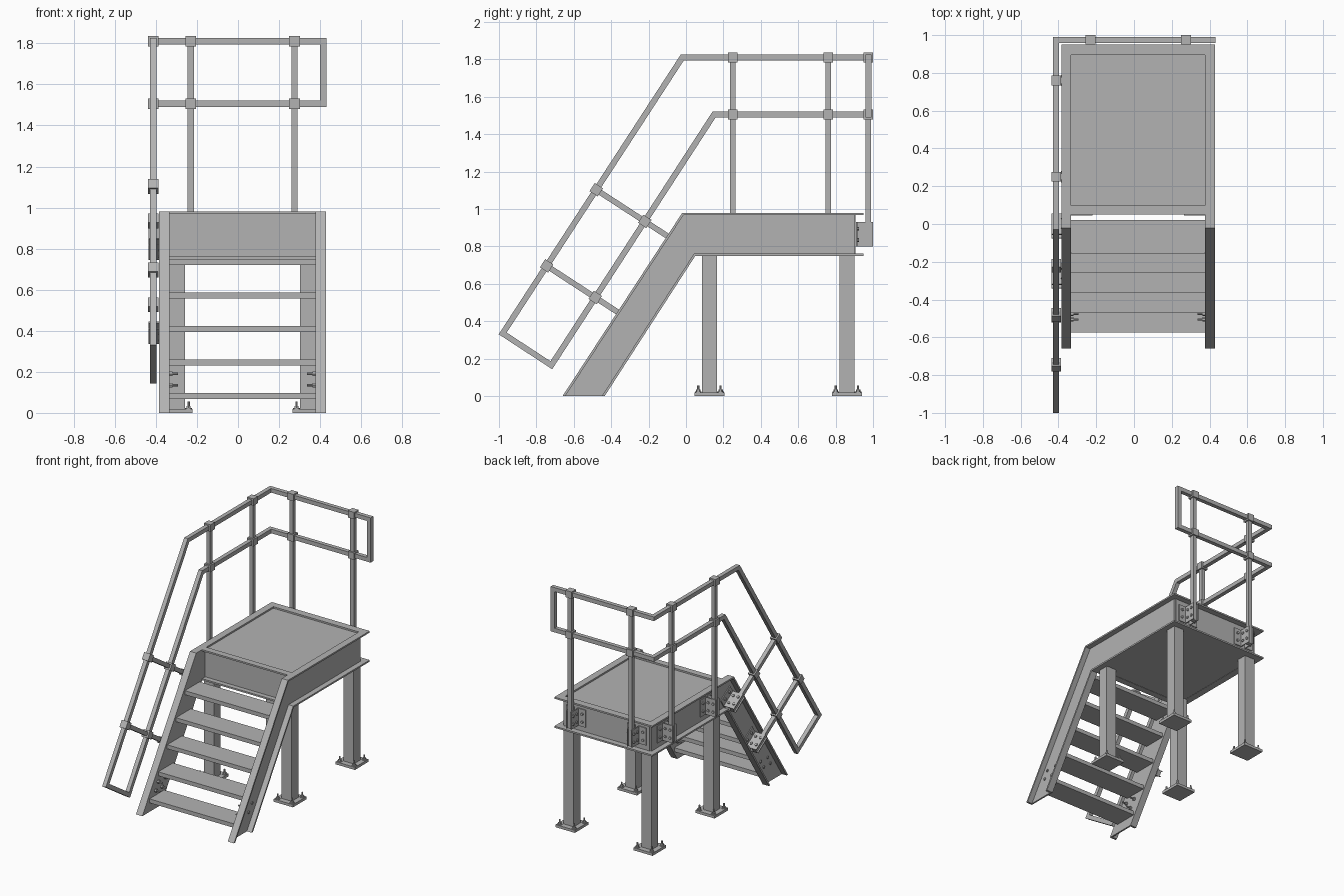
import bpy, bmesh
from mathutils import Matrix, Vector

if "Cube" in bpy.data.objects:
    bpy.data.objects.remove(bpy.data.objects["Cube"], do_unlink=True)

# Single steel colour
steel = bpy.data.materials.new("grey_steel")
GREY = (0.45, 0.45, 0.45, 1)
steel.use_nodes = True
steel.diffuse_color = GREY
steel.node_tree.nodes["Principled BSDF"].inputs["Base Color"].default_value = GREY

CX = 0.022            # centre line of the stair and platform
WEB, LIP, T = 0.367, 0.407, 0.012   # channel web, flange tip, thickness
TOP, BOTTOM = 0.98, 0.75
RAIL_X, RAIL_Y = -0.412, 0.975
HIGH, MID = 1.81, 1.505
X, Y, Z = Vector((1, 0, 0)), Vector((0, 1, 0)), Vector((0, 0, 1))


def finish(name, bm):
    bmesh.ops.recalc_face_normals(bm, faces=bm.faces)
    mesh = bpy.data.meshes.new(name)
    bm.to_mesh(mesh)
    bm.free()
    mesh.materials.append(steel)
    obj = bpy.data.objects.new(name, mesh)
    bpy.context.collection.objects.link(obj)
    return obj


def box(bm, xs, ys, zs, frame=Matrix()):
    mid = Vector([(a + b) / 2 for a, b in (xs, ys, zs)])
    size = [abs(b - a) for a, b in (xs, ys, zs)]
    m = frame @ Matrix.Translation(mid) @ Matrix.Diagonal((*size, 1))
    bmesh.ops.create_cube(bm, size=1, matrix=m)


def rod(bm, start, axis, length, radius, sides=6, frame=Matrix()):
    turn = Z.rotation_difference(axis).to_matrix().to_4x4()
    m = frame @ Matrix.Translation(Vector(start) + axis * length / 2) @ turn
    bmesh.ops.create_cone(bm, cap_ends=True, segments=sides, radius1=radius,
                          radius2=radius, depth=length, matrix=m)


def prism(bm, outline, x0, x1):
    face = bm.faces.new([bm.verts.new((x0, y, z)) for y, z in outline])
    ext = bmesh.ops.extrude_face_region(bm, geom=[face])
    verts = [v for v in ext["geom"] if isinstance(v, bmesh.types.BMVert)]
    bmesh.ops.translate(bm, verts=verts, vec=(x1 - x0, 0, 0))


# Side channels: sloped stringer running into the platform edge
upper = [(-0.66, 0), (-0.02, TOP), (0.95, TOP)]
lower = [(-0.435, 0), (0.05, BOTTOM), (0.95, BOTTOM)]
upper_in = [(-0.645, 0), (-0.013, TOP - T), (0.95, TOP - T)]
lower_in = [(-0.45, 0), (0.043, BOTTOM + T), (0.95, BOTTOM + T)]
for side, label in ((-1, "right"), (1, "left")):
    bm = bmesh.new()
    web = upper_in[:2] + [(0.9, TOP - T), (0.9, BOTTOM + T)] + lower_in[1::-1]
    prism(bm, web, CX + side * (WEB - T), CX + side * WEB)
    for outer, inner in ((upper, upper_in), (lower, lower_in)):
        prism(bm, outer + inner[::-1], CX + side * (WEB - T), CX + side * LIP)
    finish(label + "_stringer", bm)

    # Bolts fixing the foot of the stringer
    bm = bmesh.new()
    inward = X * -side
    for y, z in ((-0.475, 0.19), (-0.39, 0.19), (-0.505, 0.135), (-0.43, 0.135)):
        rod(bm, (CX + side * (WEB + 0.008), y, z), inward, 0.06, 0.006, 8)
        rod(bm, (CX + side * (WEB + 0.006), y, z), inward, 0.006, 0.011)
        rod(bm, (CX + side * (WEB - T), y, z), inward, 0.014, 0.012)
    finish(label + "_stringer_bolts", bm)

# Front and back channels of the platform
half = WEB - T
for name, web_y, tip in (("front_channel", 0.087, 0.05), ("back_channel", 0.907, 0.95)):
    bm = bmesh.new()
    back = web_y + T if tip < web_y else web_y - T
    xs = (CX - half, CX + half)
    box(bm, xs, (web_y, back), (BOTTOM, TOP))
    box(bm, xs, (web_y, tip), (TOP - T, TOP))
    box(bm, xs, (web_y, tip), (BOTTOM, BOTTOM + T))
    finish(name, bm)

# Deck
bm = bmesh.new()
box(bm, (CX - half, CX + half), (0.099, 0.895), (BOTTOM + 0.002, TOP - T))
finish("platform_deck", bm)

# Treads
for i in range(5):
    bm = bmesh.new()
    y, z = -0.575 + 0.105 * i, 0.068 + 0.163 * i
    box(bm, (CX - half, CX + half), (y, y + 0.175), (z, z + 0.03))
    finish("tread_%d" % (i + 1), bm)

# Legs with anchored base plates
for y, end in ((0.125, "front"), (0.86, "back")):
    for side, label in ((-1, "right"), (1, "left")):
        bm = bmesh.new()
        m = Matrix.Translation((CX + side * 0.323, y, 0))
        box(bm, (-0.042, 0.042), (-0.04, 0.04), (0.02, BOTTOM + 0.002), m)
        box(bm, (-0.08, 0.08), (-0.08, 0.08), (0, 0.02), m)
        for a in (-0.06, 0.06):
            for b in (-0.06, 0.06):
                rod(bm, (a, b, 0.02), Z, 0.004, 0.018, 12, m)
                rod(bm, (a, b, 0.024), Z, 0.01, 0.012, 6, m)
                rod(bm, (a, b, 0.03), Z, 0.026, 0.006, 8, m)
        finish("%s_%s_leg" % (end, label), bm)

# Handrail: one closed loop of square tube with mitred corners
path = [Vector(p) for p in (
    (RAIL_X, -0.98, 0.335), (RAIL_X, -0.02, HIGH), (RAIL_X, RAIL_Y, HIGH),
    (0.415, RAIL_Y, HIGH), (0.415, RAIL_Y, MID), (RAIL_X, RAIL_Y, MID),
    (RAIL_X, 0.15, MID), (RAIL_X, -0.72, 0.165))]
count = len(path)
dirs = [(path[(i + 1) % count] - path[i]).normalized() for i in range(count)]
bm = bmesh.new()
for i, d in enumerate(dirs):
    u = d.cross(Z)
    u = u.normalized() if u.length > 0.01 else X
    v = d.cross(u)
    rings = []
    for k, other in ((i, dirs[i - 1]), ((i + 1) % count, dirs[(i + 1) % count])):
        n = d + other
        ring = []
        for a, b in ((1, 1), (-1, 1), (-1, -1), (1, -1)):
            off = (u * a + v * b) * 0.0155
            ring.append(bm.verts.new(path[k] + off - d * (off.dot(n) / d.dot(n))))
        rings.append(ring)
    for j in range(4):
        k = (j + 1) % 4
        bm.faces.new((rings[0][j], rings[0][k], rings[1][k], rings[1][j]))
finish("handrail", bm)


# Rail post: local x along the rail, y away from the channel, z up the post
def rail_post(name, top, up, out, length, spacing):
    m = Matrix((out.cross(up), out, up)).transposed().to_4x4()
    m.translation = Vector(top)
    bm = bmesh.new()
    box(bm, (-0.015, 0.015), (-0.015, 0.015), (-length, 0), m)
    for z in (0, -spacing):
        box(bm, (-0.026, 0.026), (-0.026, 0.026), (z - 0.026, z + 0.026), m)
    foot = -length
    for s in (-1, 1):
        # Angle bracket, one leg on the post and one on the channel
        box(bm, (s * 0.015, s * 0.022), (-0.066, 0.025), (foot, foot + 0.13), m)
        box(bm, (s * 0.015, s * 0.08), (-0.066, -0.059), (foot, foot + 0.13), m)
        for z in (foot + 0.035, foot + 0.095):
            for y in (-0.036, 0.005):
                rod(bm, (s * 0.022, y, z), X * s, 0.008, 0.01, 6, m)
            rod(bm, (s * 0.055, -0.059, z), Y, 0.01, 0.01, 6, m)
    finish(name, bm)


for i, y in enumerate((0.25, 0.76)):
    rail_post("side_post_%d" % (i + 1), (RAIL_X, y, HIGH), Z, -X, 1.01, HIGH - MID)
for i, x in enumerate((-0.23, 0.275)):
    rail_post("back_post_%d" % (i + 1), (x, RAIL_Y, HIGH), Z, Y, 1.01, HIGH - MID)
slope = dirs[0]
square_up = Vector((0, -slope.z, slope.y))
for i, y in enumerate((-0.48, -0.745)):
    top = path[0] + slope * ((y - path[0].y) / slope.y)
    rail_post("stair_post_%d" % (i + 1), top, square_up, -X, 0.625, 0.31)
